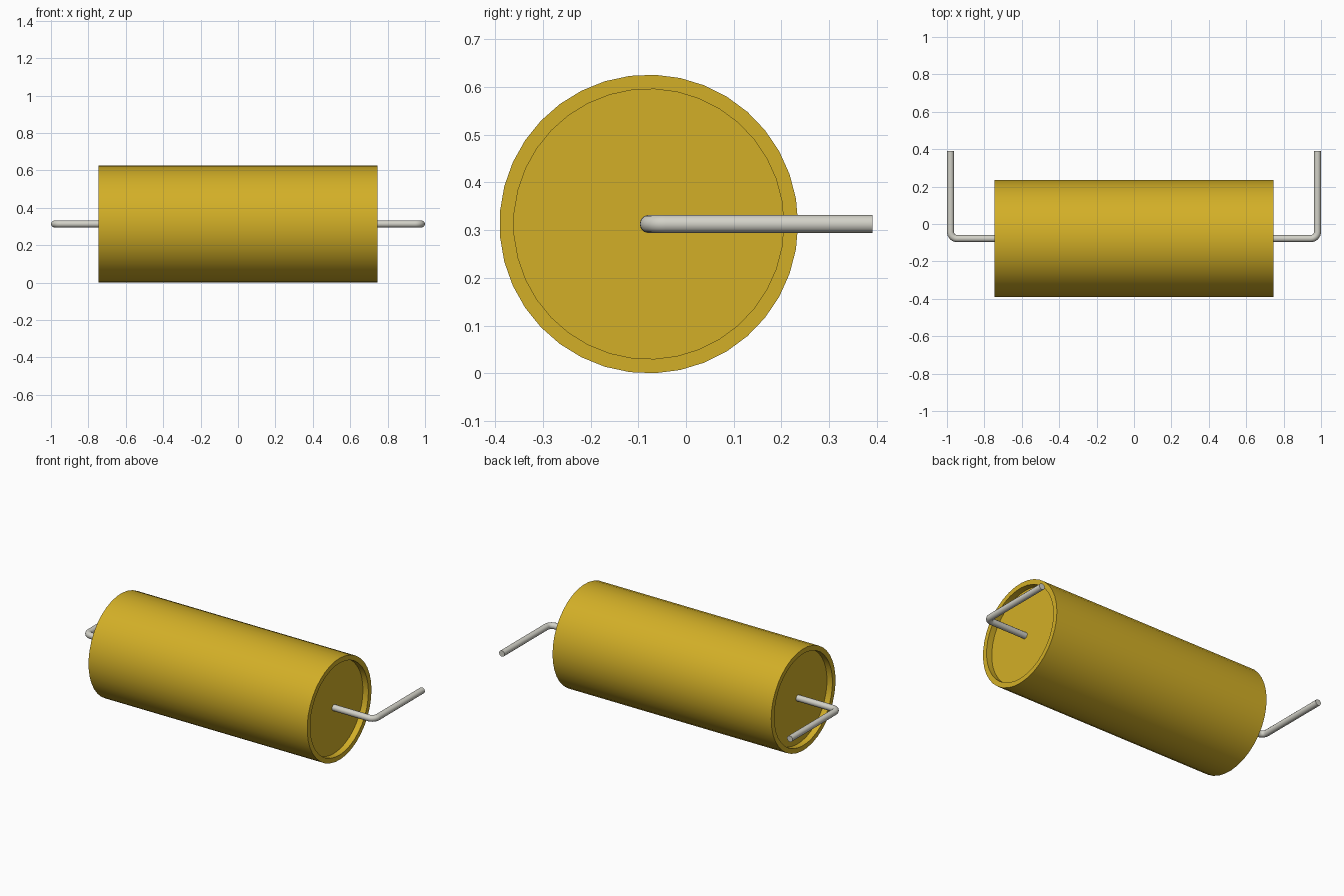
import bpy, bmesh, math
from mathutils import Matrix, Vector

if "Cube" in bpy.data.objects:
    bpy.data.objects.remove(bpy.data.objects["Cube"])

RADIUS, AXIS_Y, HALF_LENGTH = 0.313, -0.078, 0.745
RIM, RECESS, SIDES = 0.03, 0.037, 37
LEAD_R, LEAD_X, LEAD_END, BEND = 0.019, 0.981, 0.391, 0.036


def make_material(name, color):
    mat = bpy.data.materials.new(name)
    mat.use_nodes = True
    mat.diffuse_color = color
    mat.node_tree.nodes["Principled BSDF"].inputs["Base Color"].default_value = color
    return mat


def finish(obj, mat):
    obj.data.materials.clear()
    obj.data.materials.append(mat)
    bpy.ops.object.select_all(action="DESELECT")
    obj.select_set(True)
    bpy.context.view_layer.objects.active = obj
    bpy.ops.object.shade_smooth_by_angle(angle=math.radians(35))


gold = make_material("golden yellow", (0.65, 0.43, 0.02, 1))
metal = make_material("tinned metal", (0.645, 0.638, 0.573, 1))

# Body: cylinder along x with a shallow recess in each end
bm = bmesh.new()
bmesh.ops.create_cone(bm, cap_ends=True, segments=SIDES, radius1=RADIUS, radius2=RADIUS,
                      depth=2 * HALF_LENGTH)
for cap in [f for f in bm.faces if len(f.verts) > 4]:
    inward = -cap.normal.copy()
    bmesh.ops.inset_region(bm, faces=[cap], thickness=RIM)
    ring = bmesh.ops.extrude_discrete_faces(bm, faces=[cap])["faces"]
    bmesh.ops.translate(bm, verts=ring[0].verts, vec=inward * RECESS)
bmesh.ops.recalc_face_normals(bm, faces=bm.faces)
bm.transform(Matrix.Translation((0, AXIS_Y, RADIUS)) @ Matrix.Rotation(math.pi / 2, 4, "Y"))
mesh = bpy.data.meshes.new("body")
bm.to_mesh(mesh)
bm.free()
body = bpy.data.objects.new("body", mesh)
bpy.context.collection.objects.link(body)
finish(body, gold)


# Leads: round wire leaving the end face and bending towards the back
def make_lead(name, side):
    path = [Vector((HALF_LENGTH - RECESS - 0.01, AXIS_Y, RADIUS))]
    for i in range(9):
        a = math.pi / 2 * i / 8
        path.append(Vector((LEAD_X - BEND + BEND * math.sin(a),
                            AXIS_Y + BEND - BEND * math.cos(a), RADIUS)))
    path.append(Vector((LEAD_X, LEAD_END, RADIUS)))
    curve = bpy.data.curves.new(name, "CURVE")
    curve.dimensions = "3D"
    curve.bevel_depth = LEAD_R
    curve.bevel_resolution = 4
    curve.use_fill_caps = True
    spline = curve.splines.new("POLY")
    spline.points.add(len(path) - 1)
    for point, co in zip(spline.points, path):
        point.co = (co.x * side, co.y, co.z, 1)
    obj = bpy.data.objects.new(name, curve)
    bpy.context.collection.objects.link(obj)
    bpy.ops.object.select_all(action="DESELECT")
    obj.select_set(True)
    bpy.context.view_layer.objects.active = obj
    bpy.ops.object.convert(target="MESH")
    finish(bpy.context.view_layer.objects.active, metal)


make_lead("left_lead", 1)
make_lead("right_lead", -1)
